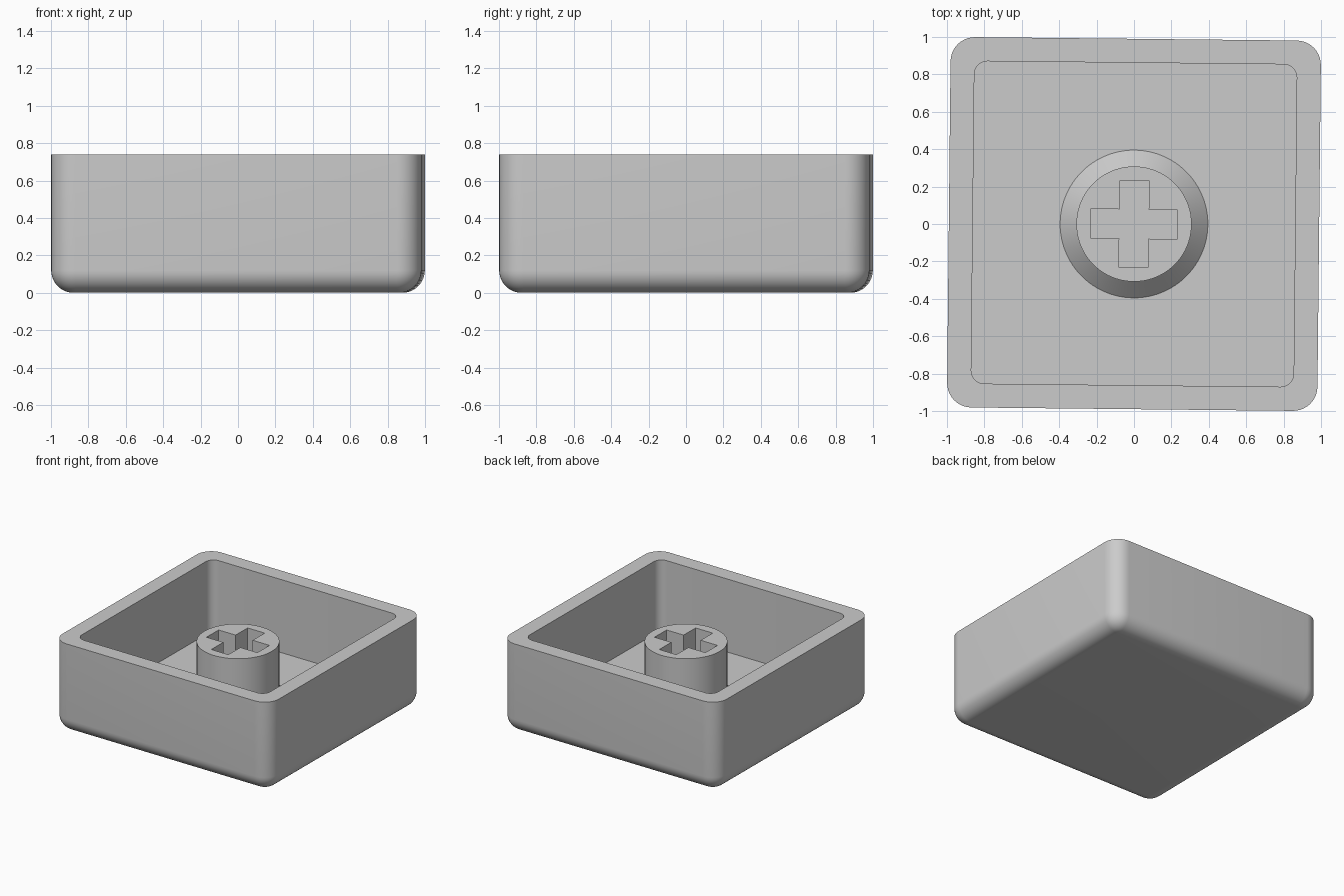
import bpy, bmesh, math

if "Cube" in bpy.data.objects:
    bpy.data.objects.remove(bpy.data.objects["Cube"])

TILT = -0.0105      # slight clockwise turn of the whole cap
HEIGHT = 0.74
FLOOR = 0.14
STEM_TOP = 0.62

grey = bpy.data.materials.new("plain grey")
grey.diffuse_color = (0.6, 0.6, 0.6, 1)
grey.use_nodes = True
grey.node_tree.nodes["Principled BSDF"].inputs["Base Color"].default_value = grey.diffuse_color


def rounded_square(half, radius, steps=10):
    """Outline of a square with rounded corners, counter-clockwise."""
    pts = []
    for q in range(4):
        sx, sy = ((1, 1), (-1, 1), (-1, -1), (1, -1))[q]
        for i in range(steps + 1):
            a = math.pi / 2 * (q + i / steps)
            pts.append((sx * (half - radius) + radius * math.cos(a),
                        sy * (half - radius) + radius * math.sin(a)))
    return pts


def circle(radius, n=96):
    return [(radius * math.cos(2 * math.pi * i / n),
             radius * math.sin(2 * math.pi * i / n)) for i in range(n)]


def ring(bm, pts, z):
    return [bm.verts.new((x, y, z)) for x, y in pts]


def bridge(bm, a, b):
    n = len(a)
    for i in range(n):
        j = (i + 1) % n
        bm.faces.new((a[i], a[j], b[j], b[i]))


def loop_edges(bm, loop):
    out = []
    for i, v in enumerate(loop):
        w = loop[(i + 1) % len(loop)]
        out.append(bm.edges.get((v, w)) or bm.edges.new((v, w)))
    return out


def fill_between(bm, outer, inner):
    """Flat face with a hole in it, facing up."""
    edges = loop_edges(bm, outer) + loop_edges(bm, inner)
    res = bmesh.ops.triangle_fill(bm, edges=edges, use_beauty=True,
                                  normal=(0, 0, 1))
    for f in res["geom"]:
        if isinstance(f, bmesh.types.BMFace):
            f.normal_update()
            if f.normal.z < 0:
                f.normal_flip()


def finish(bm, name):
    me = bpy.data.meshes.new(name)
    bm.to_mesh(me)
    bm.free()
    me.materials.append(grey)
    ob = bpy.data.objects.new(name, me)
    bpy.context.collection.objects.link(ob)
    ob.rotation_euler.z = TILT
    bpy.ops.object.select_all(action='DESELECT')
    ob.select_set(True)
    bpy.context.view_layer.objects.active = ob
    bpy.ops.object.shade_smooth_by_angle(angle=math.radians(30))


# Cap shell: rounded underside, straight walls, open tray with a flat floor
bm = bmesh.new()
HALF, CORNER, FILLET = 0.99, 0.13, 0.12
rings = []
for i in range(11):
    a = math.pi / 2 * i / 10
    inset = FILLET * (1 - math.sin(a))
    rings.append(ring(bm, rounded_square(HALF - inset, CORNER - inset),
                      FILLET * (1 - math.cos(a))))
rings.append(ring(bm, rounded_square(HALF, CORNER), HEIGHT))
rings.append(ring(bm, rounded_square(0.862, 0.07), HEIGHT))
rings.append(ring(bm, rounded_square(0.862, 0.07), FLOOR))
for a, b in zip(rings, rings[1:]):
    bridge(bm, a, b)
bm.faces.new(rings[0][::-1])
fill_between(bm, rings[-1], ring(bm, circle(0.395), FLOOR))
finish(bm, "cap_shell")

# Stem: post with a chamfered foot and a cross-shaped socket
bm = bmesh.new()
foot = ring(bm, circle(0.395), FLOOR)
neck = ring(bm, circle(0.308), FLOOR + 0.087)
top = ring(bm, circle(0.308), STEM_TOP)
bridge(bm, foot, neck)
bridge(bm, neck, top)
L, W = 0.233, 0.078
cross = [(L, -W), (L, W), (W, W), (W, L), (-W, L), (-W, W),
         (-L, W), (-L, -W), (-W, -W), (-W, -L), (W, -L), (W, -W)]
socket_top = ring(bm, cross, STEM_TOP)
socket_floor = ring(bm, cross, FLOOR)
bridge(bm, socket_top, socket_floor)
bm.faces.new(socket_floor)
fill_between(bm, top, socket_top)
finish(bm, "stem")
